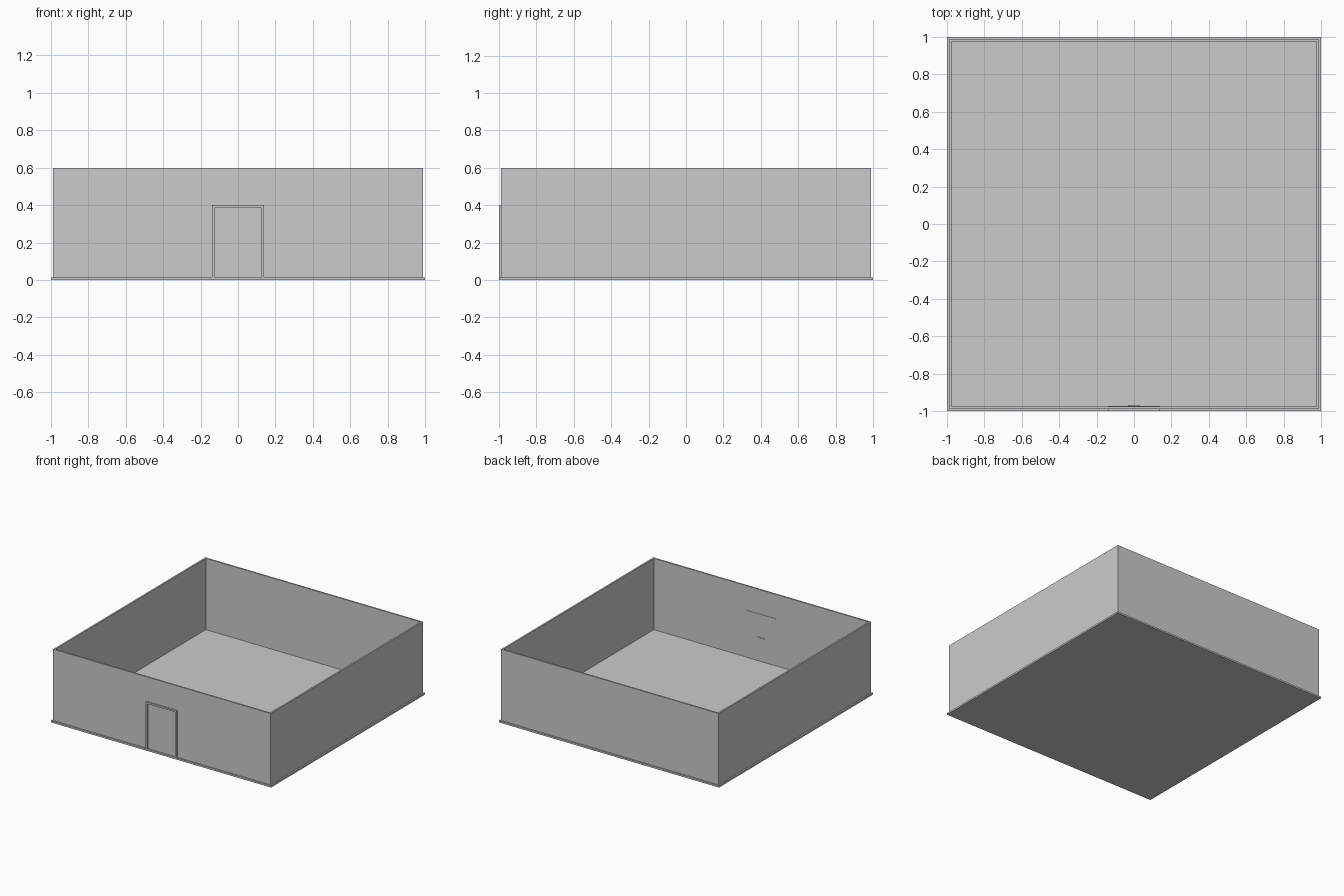
import bpy

if "Cube" in bpy.data.objects:
    bpy.data.objects.remove(bpy.data.objects["Cube"])


def box(name, x0, x1, y0, y1, z0, z1):
    bpy.ops.mesh.primitive_cube_add(
        size=1, location=((x0 + x1) / 2, (y0 + y1) / 2, (z0 + z1) / 2))
    ob = bpy.context.object
    ob.name = name
    ob.scale = (x1 - x0, y1 - y0, z1 - z0)
    bpy.ops.object.transform_apply(location=False, rotation=False, scale=True)
    return ob


OUT, INN = 0.988, 0.975   # outer and inner wall planes
FLOOR, TOP = 0.014, 0.6

# Floor slab
box("floor", -1, 1, -1, 1, 0, FLOOR)

# Four walls, open at the top
for name, s in (("front_wall", -1), ("back_wall", 1)):
    box(name, -OUT, OUT, *sorted((s * INN, s * OUT)), FLOOR, TOP)
for name, s in (("left_wall", -1), ("right_wall", 1)):
    box(name, *sorted((s * INN, s * OUT)), -INN, INN, FLOOR, TOP)

# Door frame on the outside, one piece per side plus the head
W, T, H = 0.14, 0.014, 0.4
for name, s in (("left_door_post", -1), ("right_door_post", 1)):
    box(name, *sorted((s * W, s * (W - T))), -0.999, -OUT, FLOOR, H)
box("door_head", -W + T, W - T, -0.999, -OUT, H - T, H)

# Door leaf, slightly proud of the inner wall face
box("door", -W, W, -OUT + 0.003, -INN + 0.003, FLOOR, H)

# Handle bar on the inside
box("door_handle", -0.032, 0.032, -INN + 0.003, -INN + 0.007, 0.203, 0.21)
